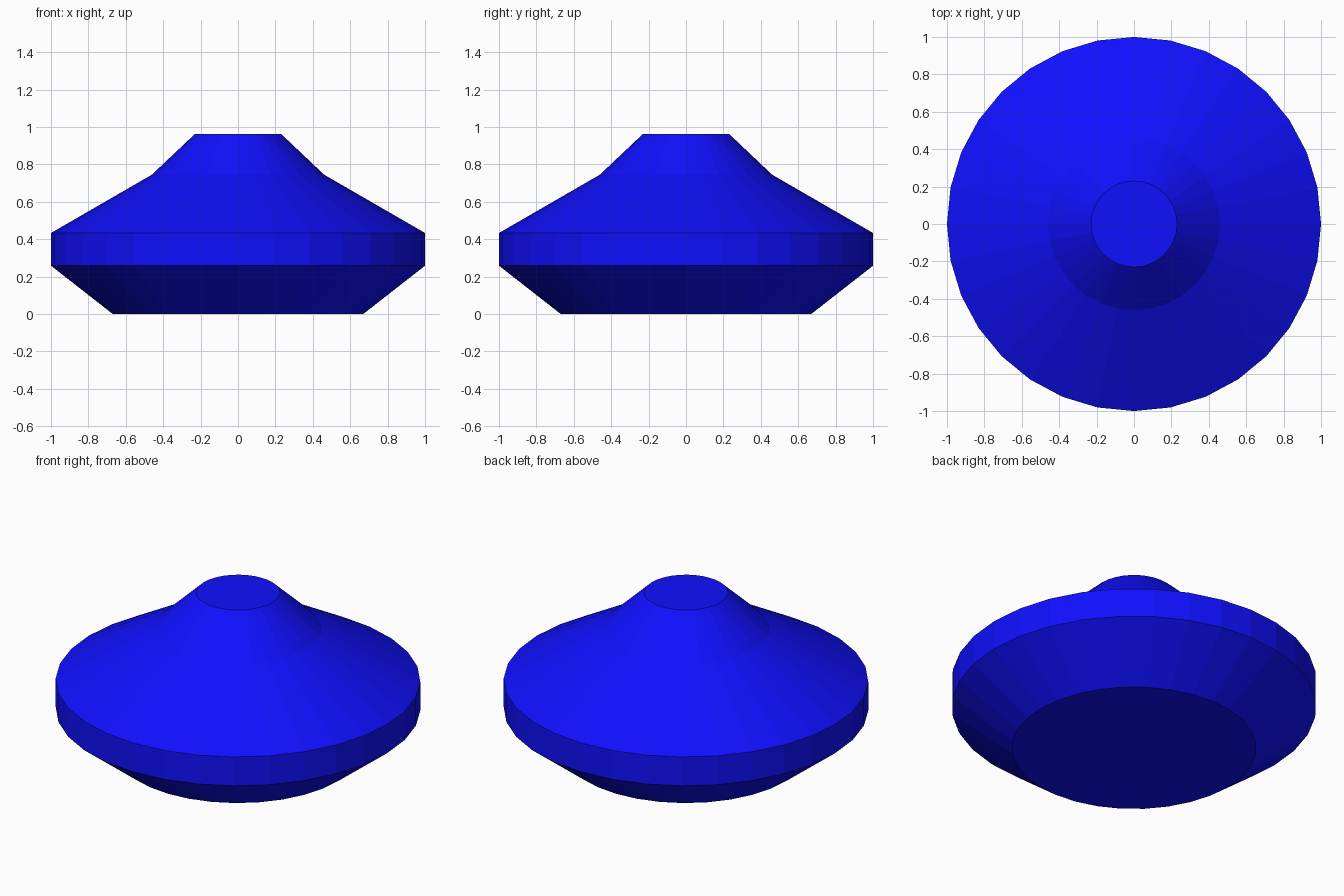
import bpy, bmesh
from math import cos, sin, tau

if "Cube" in bpy.data.objects:
    bpy.data.objects.remove(bpy.data.objects["Cube"])

SIDES = 32
# radius, height from the base up
PROFILE = [(0.67, 0.0), (1.0, 0.258), (1.0, 0.433), (0.46, 0.745), (0.23, 0.963)]

# Faceted turned body: one ring of vertices per profile point
bm = bmesh.new()
rings = [[bm.verts.new((r * cos(tau * i / SIDES), r * sin(tau * i / SIDES), z))
          for i in range(SIDES)] for r, z in PROFILE]

# Side bands
for low, high in zip(rings, rings[1:]):
    for i in range(SIDES):
        j = (i + 1) % SIDES
        bm.faces.new((low[i], low[j], high[j], high[i]))

# Flat bottom and top caps
bm.faces.new(rings[0][::-1])
bm.faces.new(rings[-1])

mesh = bpy.data.meshes.new("turned_body")
bm.to_mesh(mesh)
bm.free()
body = bpy.data.objects.new("turned_body", mesh)
bpy.context.collection.objects.link(body)

# Blue finish
blue = bpy.data.materials.new("blue")
blue.diffuse_color = (0.005, 0.005, 1.0, 1.0)
blue.use_nodes = True
blue.node_tree.nodes["Principled BSDF"].inputs["Base Color"].default_value = blue.diffuse_color
mesh.materials.append(blue)
